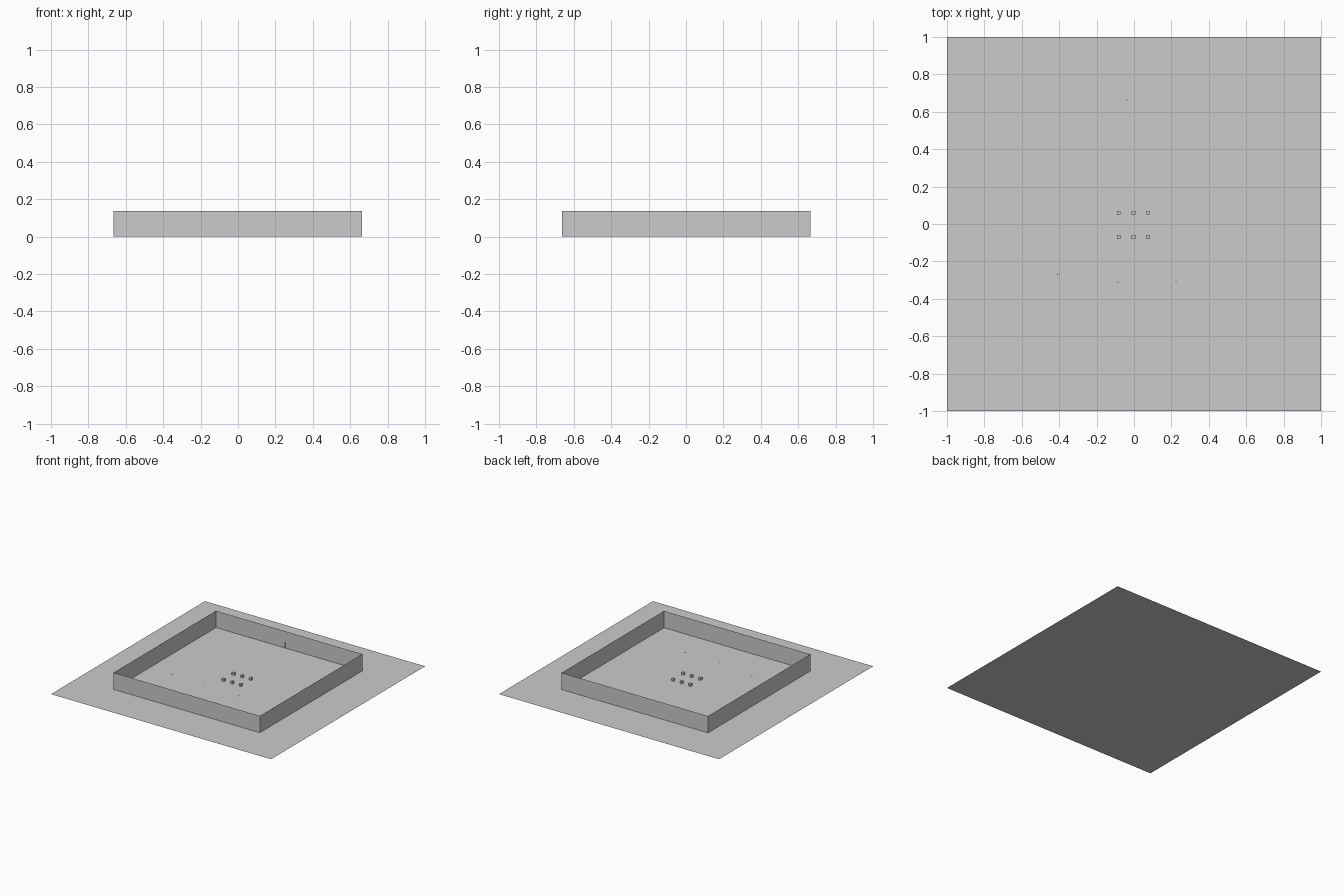
import bpy
import bmesh

if "Cube" in bpy.data.objects:
    bpy.data.objects.remove(bpy.data.objects["Cube"])


def make_object(name, bm):
    mesh = bpy.data.meshes.new(name)
    bm.to_mesh(mesh)
    bm.free()
    obj = bpy.data.objects.new(name, mesh)
    bpy.context.collection.objects.link(obj)
    return obj


def box(name, center, size, open_ends=False):
    bm = bmesh.new()
    bmesh.ops.create_cube(bm, size=1)
    for v in bm.verts:
        v.co = [c + p * s for c, p, s in zip(center, v.co, size)]
    if open_ends:
        bm.normal_update()
        caps = [f for f in bm.faces if abs(f.normal.z) > 0.5]
        bmesh.ops.delete(bm, geom=caps, context='FACES_ONLY')
    return make_object(name, bm)


# Flat ground sheet
bm = bmesh.new()
bmesh.ops.create_grid(bm, x_segments=1, y_segments=1, size=1)
make_object("ground_sheet", bm)

# Square perimeter wall, thin and open at top and bottom
box("perimeter_wall", (-0.001, 0.001, 0.069), (1.33, 1.33, 0.138), open_ends=True)

# Two rows of three small blocks in the middle
for row, y in enumerate((0.06, -0.07)):
    for col, x in enumerate((-0.082, -0.003, 0.074)):
        box(f"block_{row}_{col}", (x, y, 0.01), (0.02, 0.02, 0.02))

# Tiny floating markers
for i, (x, y, z) in enumerate(((-0.41, -0.27, 0.04), (-0.085, -0.31, 0.055), (0.225, -0.31, 0.05))):
    box(f"marker_{i}", (x, y, z), (0.005, 0.005, 0.005))

# Slim post against the inside of the back wall
box("wall_post", (-0.038, 0.662, 0.023), (0.006, 0.006, 0.046))
